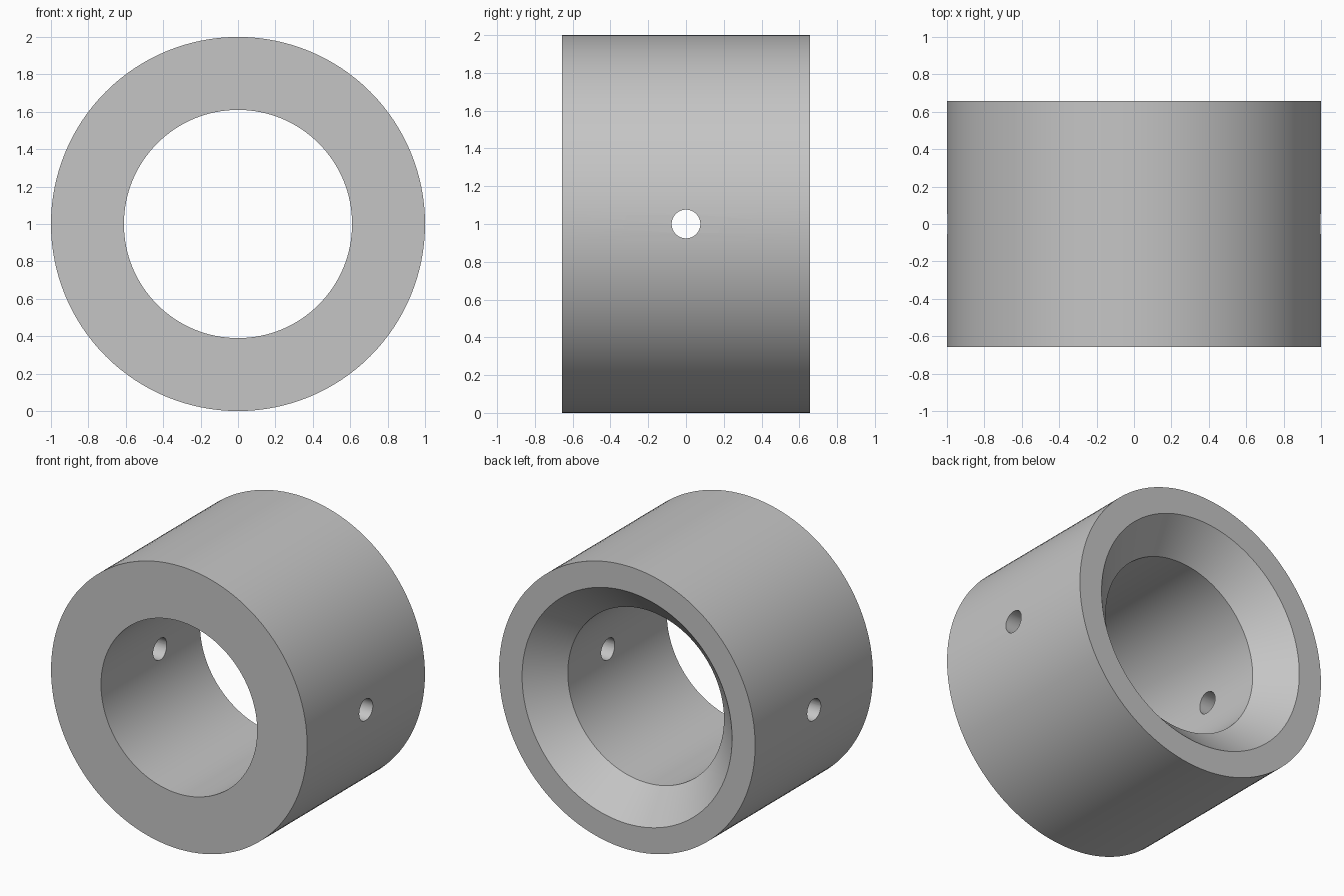
import bpy, bmesh, math
from mathutils import Matrix, Vector

if "Cube" in bpy.data.objects:
    bpy.data.objects.remove(bpy.data.objects["Cube"])

OUTER, BORE, CHAMFER = 1.0, 0.61, 0.82   # radii
HALF = 0.657                             # half length along y
PIN = 0.076                              # cross hole radius
SEGMENTS = 128

grey = bpy.data.materials.new("plain grey")
grey.use_nodes = True
colour = (0.56, 0.56, 0.56, 1)
grey.diffuse_color = colour
grey.node_tree.nodes["Principled BSDF"].inputs["Base Color"].default_value = colour


def make_object(name, bm):
    bmesh.ops.recalc_face_normals(bm, faces=bm.faces)
    mesh = bpy.data.meshes.new(name)
    bm.to_mesh(mesh)
    bm.free()
    mesh.materials.append(grey)
    obj = bpy.data.objects.new(name, mesh)
    bpy.context.collection.objects.link(obj)
    return obj


# Collar: lathe a closed section about the y axis, with a chamfered back bore
section = [(OUTER, -HALF), (OUTER, HALF), (CHAMFER, HALF),
           (BORE, HALF - (CHAMFER - BORE)), (BORE, -HALF)]
bm = bmesh.new()
verts = [bm.verts.new((r, y, 1)) for r, y in section]
edges = [bm.edges.new((verts[i - 1], verts[i])) for i in range(len(verts))]
bmesh.ops.spin(bm, geom=verts + edges, cent=Vector((0, 0, 1)), axis=Vector((0, 1, 0)),
               angle=math.tau, steps=SEGMENTS, use_duplicate=False)
bmesh.ops.remove_doubles(bm, verts=bm.verts, dist=0.0001)
collar = make_object("collar", bm)

# Cross hole: one drill through both walls
bm = bmesh.new()
bmesh.ops.create_cone(bm, cap_ends=True, segments=48, radius1=PIN, radius2=PIN, depth=3,
                      matrix=Matrix.Translation((0, 0, 1)) @ Matrix.Rotation(math.pi / 2, 4, "Y"))
drill = make_object("cross_hole_cutter", bm)
drill.hide_render = True

cut = collar.modifiers.new("cross hole", "BOOLEAN")
cut.operation = "DIFFERENCE"
cut.solver = "EXACT"
cut.object = drill

bpy.ops.object.select_all(action="DESELECT")
collar.select_set(True)
bpy.context.view_layer.objects.active = collar
bpy.ops.object.modifier_apply(modifier=cut.name)
bpy.data.objects.remove(drill)
bpy.ops.object.shade_smooth_by_angle(angle=math.radians(30))
